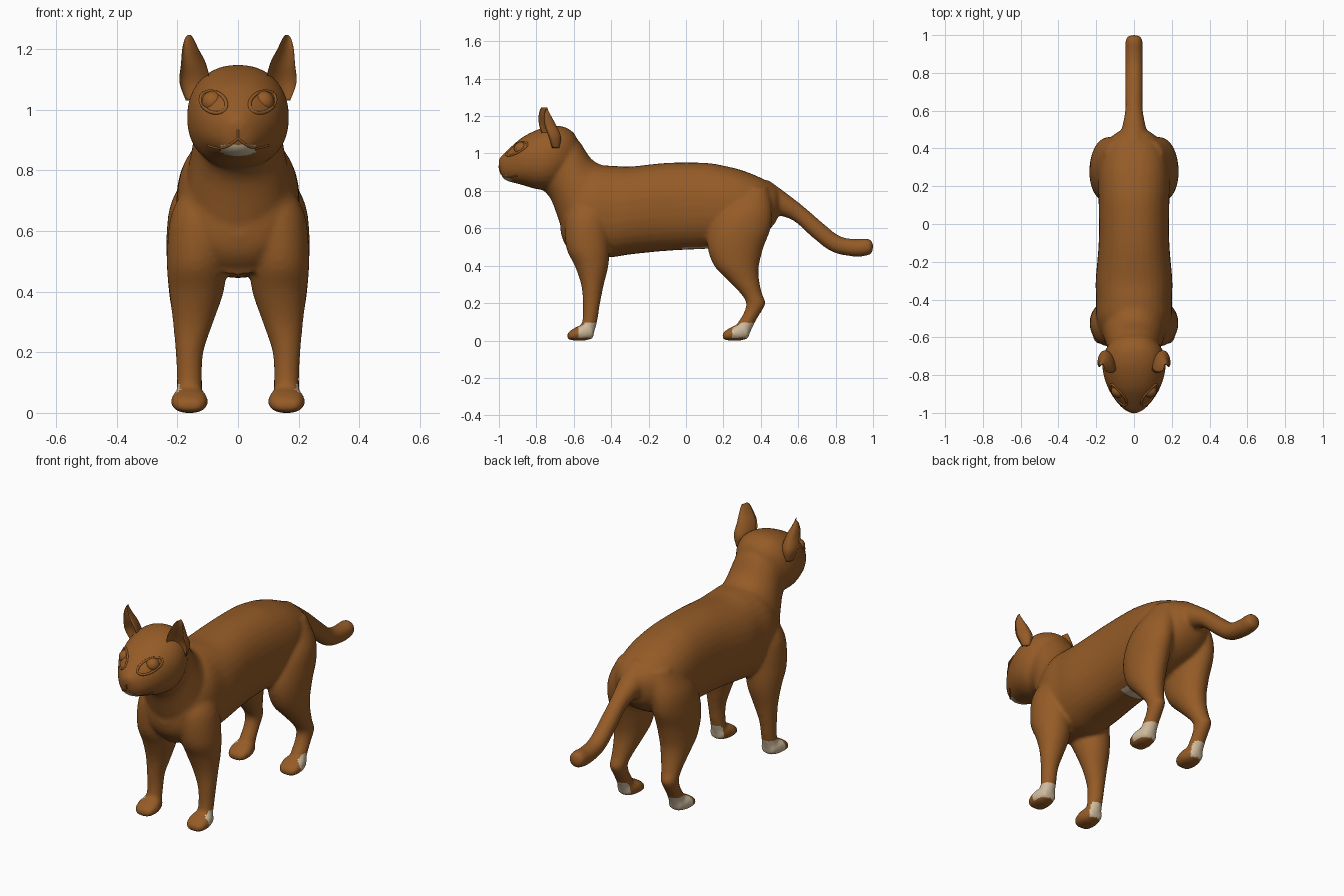
import bpy, bmesh, math
from mathutils import Vector
from mathutils.bvhtree import BVHTree

if "Cube" in bpy.data.objects:
    bpy.data.objects.remove(bpy.data.objects["Cube"])


def material(name, rgb):
    m = bpy.data.materials.new(name)
    m.diffuse_color = (*rgb, 1)
    m.use_nodes = True
    m.node_tree.nodes["Principled BSDF"].inputs["Base Color"].default_value = m.diffuse_color
    return m


BROWN = material("brown fur", (0.30, 0.105, 0.02))
CREAM = material("cream fur", (0.62, 0.50, 0.34))


def smooth_rings(rings, steps=4):
    """Catmull-Rom interpolation between section tuples."""
    out = []
    for i in range(len(rings) - 1):
        p0, p1, p2, p3 = (rings[max(0, min(len(rings) - 1, i + k))] for k in (-1, 0, 1, 2))
        for s in range(steps):
            t = s / steps
            out.append([0.5 * (2 * b + (c - a) * t + (2 * a - 5 * b + 4 * c - d) * t * t
                               + (3 * b - a - 3 * c + d) * t ** 3)
                        for a, b, c, d in zip(p0, p1, p2, p3)])
    return out + [list(rings[-1])]


def skin(bm, loops):
    """Join point loops into a closed tube."""
    vs = [[bm.verts.new(p) for p in loop] for loop in loops]
    n = len(vs[0])
    faces = [bm.faces.new((a[i], a[(i + 1) % n], b[(i + 1) % n], b[i]))
             for a, b in zip(vs, vs[1:]) for i in range(n)]
    faces += [bm.faces.new(vs[0]), bm.faces.new(vs[-1])]
    bmesh.ops.recalc_face_normals(bm, faces=faces)


def loft(bm, rings, power=2.0, n=32):
    """Superellipse tube; a ring is centre, u and v as nine numbers."""
    loops = []
    for r in smooth_rings(rings):
        c, u, v = Vector(r[:3]), Vector(r[3:6]), Vector(r[6:])
        loop = []
        for i in range(n):
            a = 2 * math.pi * i / n
            ca, sa = math.cos(a), math.sin(a)
            loop.append(c + u * math.copysign(abs(ca) ** (2 / power), ca)
                        + v * math.copysign(abs(sa) ** (2 / power), sa))
        loops.append(loop)
    skin(bm, loops)


def across_y(rows, x=0, dy=0):
    """Sections along y: (y, top, bottom, half width)."""
    return [(x, y + dy, (t + b) / 2, w, 0, 0, 0, 0, (t - b) / 2) for y, t, b, w in rows]


def across_z(rows, s):
    """Leg sections along z: (z, y, x, half depth, half width)."""
    return [(s * x, y, z, hx, 0, 0, 0, hy, 0) for z, y, x, hy, hx in rows]


def finish(name, bm, mat=BROWN):
    me = bpy.data.meshes.new(name)
    bm.to_mesh(me)
    bm.free()
    ob = bpy.data.objects.new(name, me)
    bpy.context.collection.objects.link(ob)
    me.materials.append(mat)
    me.shade_smooth()
    return ob


TORSO = [(-.67, .72, .58, .05), (-.65, .80, .52, .12), (-.6, .87, .47, .17), (-.5, .93, .45, .2),
         (-.4, .935, .445, .2), (-.3, .93, .46, .203), (-.1, .95, .48, .187), (.1, .95, .49, .187),
         (.2, .935, .50, .19), (.3, .91, .52, .185), (.4, .87, .56, .16), (.47, .83, .62, .11),
         (.5, .80, .68, .06)]
HEAD = [(-1.0, .97, .93, .02), (-.985, .988, .878, .048), (-.96, 1.012, .855, .076),
        (-.92, 1.05, .843, .108), (-.87, 1.09, .83, .137), (-.8, 1.125, .81, .161),
        (-.73, 1.145, .81, .168), (-.66, 1.145, .85, .148), (-.6, 1.11, .90, .10),
        (-.575, 1.05, .96, .04)]
NECK = [((-.64, 1.13), (-.79, .82), .135), ((-.57, 1.065), (-.725, .76), .142),
        ((-.50, .965), (-.665, .6), .165), ((-.4, .92), (-.6, .45), .188)]
TAIL = [(.40, .79, .08), (.5, .735, .065), (.6, .68, .047), (.7, .593, .047), (.8, .517, .047),
        (.9, .496, .047), (.965, .5, .046), (.993, .502, .034), (1.0, .502, .01)]
FORELEG = [(.75, -.53, .10, .07, .07), (.65, -.53, .122, .115, .10), (.5, -.525, .135, .116, .1),
           (.4, -.505, .137, .09, .09), (.3, -.5, .148, .061, .067), (.2, -.505, .16, .046, .046),
           (.1, -.515, .16, .04, .041), (.03, -.54, .16, .045, .045)]
HINDLEG = [(.82, .37, .09, .07, .06), (.7, .32, .128, .14, .09), (.6, .29, .14, .163, .095),
           (.5, .265, .14, .15, .095), (.4, .27, .142, .12, .086), (.33, .303, .147, .087, .071),
           (.25, .35, .155, .057, .052), (.2, .373, .16, .052, .044), (.15, .355, .16, .045, .041),
           (.1, .325, .16, .045, .042), (.03, .29, .16, .048, .045)]
PAW = [(-.635, .035, .012, .03), (-.62, .052, .002, .05), (-.58, .075, 0, .061),
       (-.54, .085, 0, .055), (-.495, .07, .012, .038)]

# body: torso, neck, head, tail and legs merged into one skin
bm = bmesh.new()
loft(bm, across_y(TORSO), 2.25)
loft(bm, across_y(HEAD), 2.2)
loft(bm, [(0, (a[0] + b[0]) / 2, (a[1] + b[1]) / 2, w, 0, 0,
           0, (a[0] - b[0]) / 2, (a[1] - b[1]) / 2) for a, b, w in NECK], 2.1)
tail = []
for i, (y, z, r) in enumerate(TAIL):
    p, q = TAIL[max(0, i - 1)], TAIL[min(len(TAIL) - 1, i + 1)]
    d = Vector((0, q[0] - p[0], q[1] - p[1])).normalized()
    tail.append((0, y, z, r, 0, 0, 0, -d.z * r, d.y * r))
loft(bm, tail)
for s in (1, -1):
    loft(bm, across_z(FORELEG, s))
    loft(bm, across_z(HINDLEG, s))
    for dy in (0, .83):
        loft(bm, across_y(PAW, s * .16, dy), 2.4)
body = finish("body", bm)
bpy.context.view_layer.objects.active = body
body.select_set(True)
remesh = body.modifiers.new("merge", "REMESH")
remesh.mode = "VOXEL"
remesh.voxel_size = 0.01
remesh.use_smooth_shade = True
soften = body.modifiers.new("soften", "SMOOTH")
soften.factor, soften.iterations = 0.5, 8
for m in ("merge", "soften"):
    bpy.ops.object.modifier_apply(modifier=m)


# cream markings: chin, heels of the paws, belly patch
def is_cream(c, n):
    if c.z < .097:
        toe = -.575 if c.y < 0 else .25
        side = 1 if c.x > 0 else -1
        return c.z > .015 and c.y > toe and n.y + .7 * n.x * side > -.1
    chin = c.y < -.93 and c.z < .885 and abs(c.x) < .058
    belly = -.02 < c.y < .13 and abs(c.x) < .07 and n.z < -.7 and c.z < .56
    return chin or belly


me = body.data
me.materials.clear()
me.materials.append(BROWN)
me.materials.append(CREAM)
for f in me.polygons:
    f.material_index = int(is_cream(f.center, f.normal))

# ears: hollow shells, (z, inner x, outer x, front y, depth)
EAR = [(1.03, .12, .172, -.745, .05), (1.09, .095, .193, -.765, .08), (1.15, .105, .188, -.785, .075),
       (1.20, .13, .184, -.788, .05), (1.235, .147, .175, -.780, .022), (1.247, .156, .164, -.772, .006)]
for s, side in ((1, "left"), (-1, "right")):
    bm = bmesh.new()
    loops = []
    for z, xi, xo, y, d in smooth_rings(EAR):
        loop = []
        for i in range(24):
            t = 2 * math.pi * i / 24
            depth = d if i <= 12 else -d * .55
            f = (1 - math.cos(t)) / 2
            loop.append((s * (xi + (xo - xi) * f), y + .03 * f + depth * math.sin(t), z))
        loops.append(loop)
    skin(bm, loops)
    finish(side + "_ear", bm)

    # eyeball
    bm = bmesh.new()
    bmesh.ops.create_uvsphere(bm, u_segments=24, v_segments=16, radius=.037)
    bmesh.ops.translate(bm, verts=bm.verts, vec=(s * .083, -.882, 1.025))
    finish(side + "_eye", bm)


# face lines laid on the skin
tree = BVHTree.FromPolygons([v.co for v in me.vertices], [p.vertices for p in me.polygons])


def face_line(name, pts, r, closed=False):
    cu = bpy.data.curves.new(name, "CURVE")
    cu.dimensions = "3D"
    cu.bevel_depth, cu.bevel_resolution = r, 2
    sp = cu.splines.new("POLY")
    sp.use_cyclic_u = closed
    hits = [tree.ray_cast(Vector((x, -2, z)), Vector((0, 1, 0)))[0] for x, z in pts]
    hits = [h for h in hits if h]
    sp.points.add(len(hits) - 1)
    for p, h in zip(sp.points, hits):
        p.co = (*h, 1)
    cu.materials.append(BROWN)
    bpy.context.collection.objects.link(bpy.data.objects.new(name, cu))


for s, side in ((1, "left"), (-1, "right")):
    # almond eyelid, tilted up at the outer corner
    lid = []
    for i in range(24):
        a = 2 * math.pi * i / 24
        u, v = .043 * math.cos(a), .035 * math.sin(a)
        lid.append((s * (.081 + u), 1.025 + v + .2 * u))
    face_line(side + "_eyelid", lid, .006, True)
    face_line(side + "_mouth", [(s * .1 * k / 8, .905 - .02 * math.sin(k / 8 * math.pi)
                                 - .022 * k / 8) for k in range(9)], .004)
face_line("nose_cleft", [(0, .905), (0, .92), (0, .935)], .004)

# nose
bm = bmesh.new()
bmesh.ops.create_uvsphere(bm, u_segments=16, v_segments=10, radius=1)
for v in bm.verts:
    v.co = (v.co.x * (.021 + .007 * v.co.z), -.982 + v.co.y * .018, .953 + v.co.z * .016)
finish("nose", bm)
